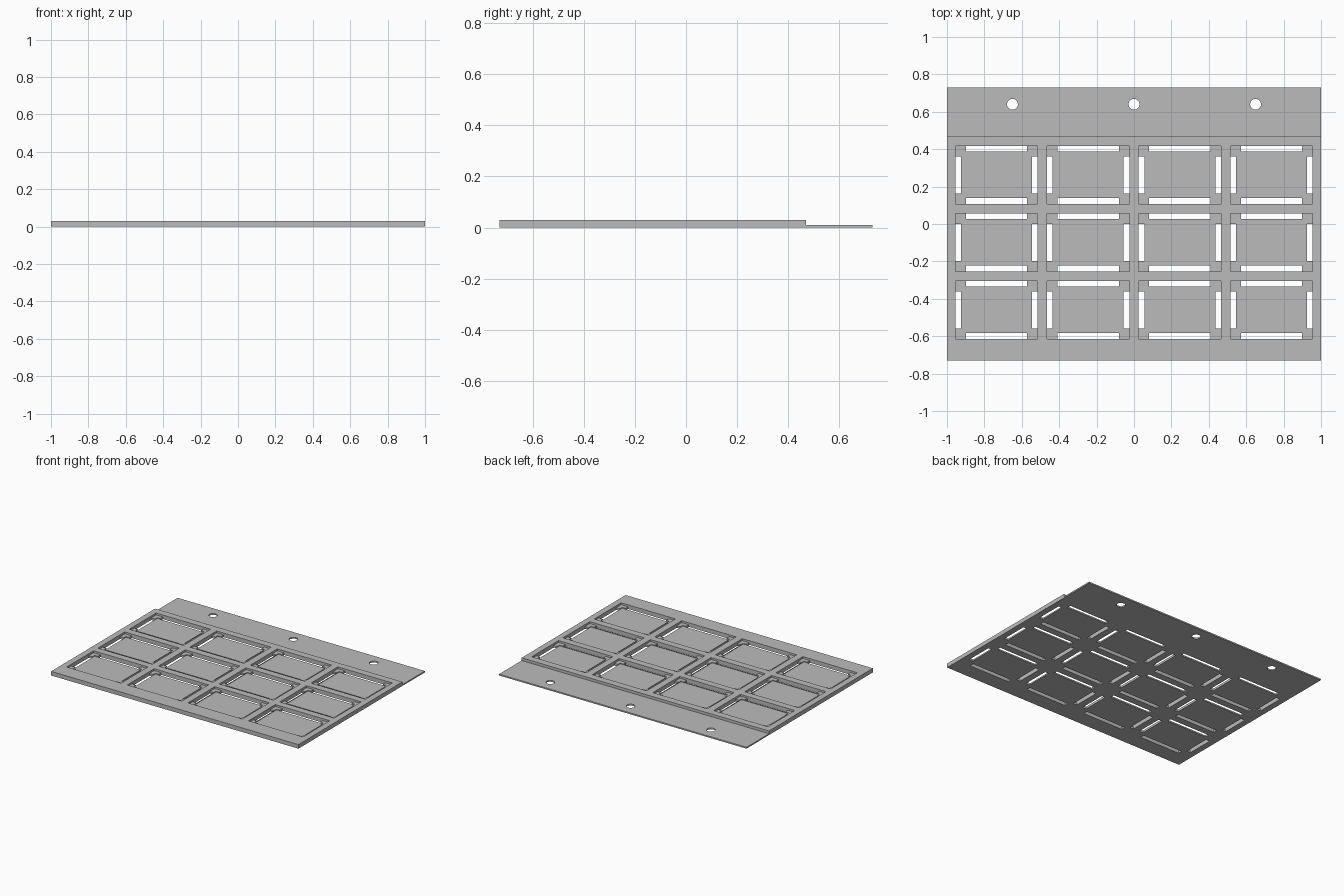
import bpy, bmesh
from mathutils import Matrix

if "Cube" in bpy.data.objects:
    bpy.data.objects.remove(bpy.data.objects["Cube"])

grey = bpy.data.materials.new("plain_grey")
grey.diffuse_color = (0.5, 0.5, 0.5, 1)
grey.use_nodes = True
grey.node_tree.nodes["Principled BSDF"].inputs["Base Color"].default_value = grey.diffuse_color

BASE, LEDGE, TOP = 0.01, 0.016, 0.03       # floor, corner ledge and frame heights
PW, PH, RIM, CORNER = 0.22, 0.155, 0.03, 0.056  # pocket half sizes, slot width, slot end inset
COLS = [-0.735, -0.245, 0.245, 0.735]
ROWS = [0.263, -0.098, -0.459]


def finish(name, bm):
    bmesh.ops.recalc_face_normals(bm, faces=bm.faces)
    me = bpy.data.meshes.new(name)
    bm.to_mesh(me)
    bm.free()
    ob = bpy.data.objects.new(name, me)
    bpy.context.collection.objects.link(ob)
    me.materials.append(grey)
    return ob


def add_box(bm, x0, x1, y0, y1, z0, z1):
    m = Matrix.Translation(((x0 + x1) / 2, (y0 + y1) / 2, (z0 + z1) / 2))
    bmesh.ops.create_cube(bm, size=1, matrix=m @ Matrix.Diagonal((x1 - x0, y1 - y0, z1 - z0, 1)))


# Stepped panel: side profile extruded along x
bm = bmesh.new()
profile = [(-0.73, 0), (0.73, 0), (0.73, BASE), (0.47, BASE), (0.47, TOP), (-0.73, TOP)]
face = bm.faces.new([bm.verts.new((-1, y, z)) for y, z in profile])
ext = bmesh.ops.extrude_face_region(bm, geom=[face])
bmesh.ops.translate(bm, vec=(2, 0, 0),
                    verts=[v for v in ext["geom"] if isinstance(v, bmesh.types.BMVert)])
panel = finish("tray_panel", bm)

pockets, wells, slots = bmesh.new(), bmesh.new(), bmesh.new()
for cx in COLS:
    for cy in ROWS:
        # Pocket down to the corner ledges, then the well inside them
        add_box(pockets, cx - PW, cx + PW, cy - PH, cy + PH, LEDGE, 0.1)
        add_box(wells, cx - PW + RIM, cx + PW - RIM, cy - PH + RIM, cy + PH - RIM, BASE, 0.1)
        # Through slots on the four sides
        for s in (-1, 1):
            ya, yb = sorted((cy + s * PH, cy + s * (PH - RIM)))
            add_box(slots, cx - PW + CORNER, cx + PW - CORNER, ya, yb, -0.1, 0.1)
            xa, xb = sorted((cx + s * PW, cx + s * (PW - RIM)))
            add_box(slots, xa, xb, cy - PH + CORNER, cy + PH - CORNER, -0.1, 0.1)
# Hanging holes in the thin flange
for x in (-0.65, 0, 0.65):
    bmesh.ops.create_cone(slots, cap_ends=True, segments=32, radius1=0.029, radius2=0.029,
                          depth=0.2, matrix=Matrix.Translation((x, 0.64, 0)))

# Cut everything out of the panel
for name, cut in (("pocket_cutter", pockets), ("well_cutter", wells), ("slot_cutter", slots)):
    cutter = finish(name, cut)
    cutter.hide_render = True
    mod = panel.modifiers.new(name, "BOOLEAN")
    mod.operation, mod.solver, mod.object = "DIFFERENCE", "EXACT", cutter
    bpy.context.view_layer.objects.active = panel
    bpy.ops.object.modifier_apply(modifier=name)
    bpy.data.objects.remove(cutter)

bpy.context.view_layer.objects.active = panel
panel.select_set(True)
bpy.ops.object.shade_smooth_by_angle()
